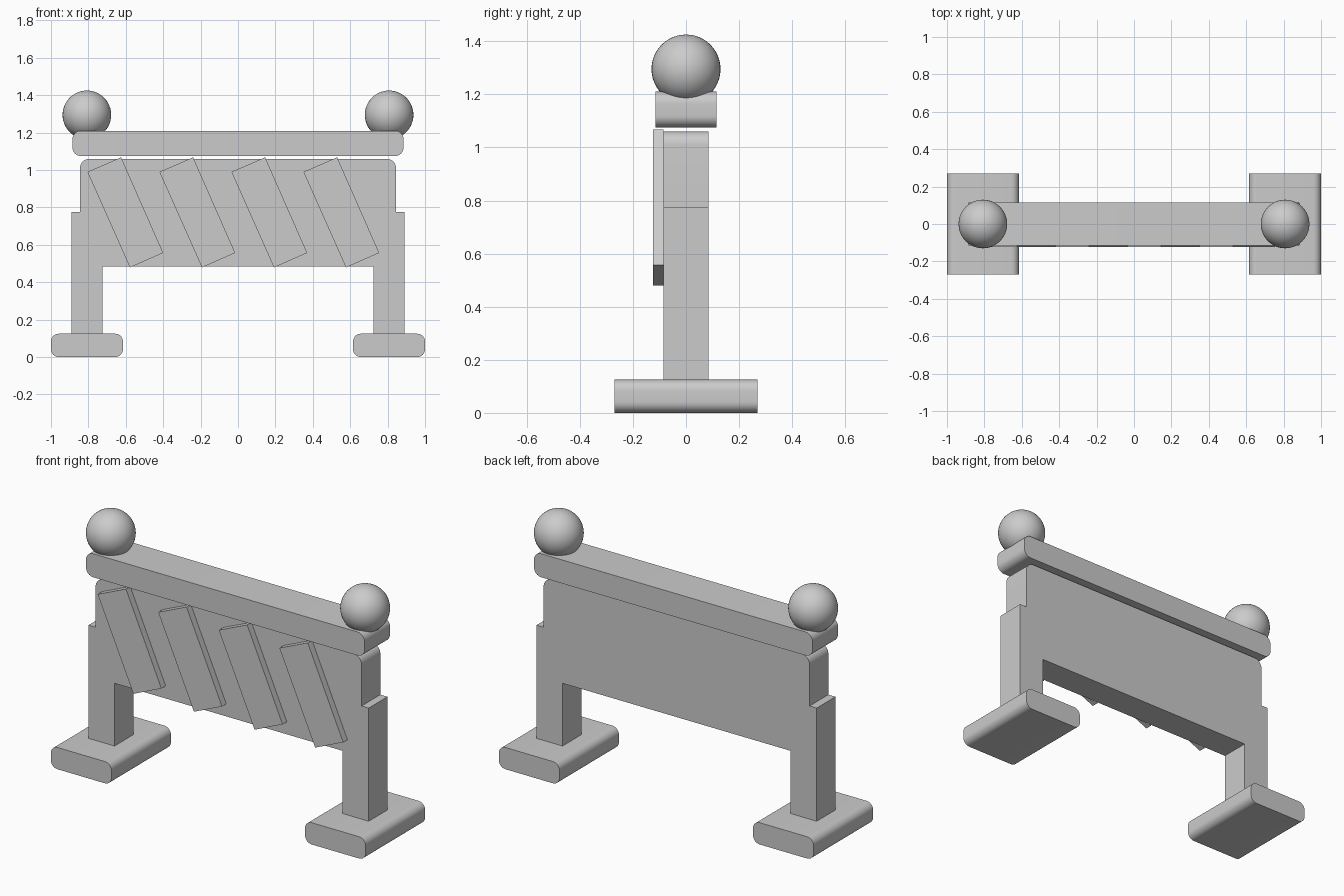
import bpy
import bmesh
from math import sin, cos, pi
from mathutils import Vector

cube = bpy.data.objects.get("Cube")
if cube:
    bpy.data.objects.remove(cube, do_unlink=True)

GREY = (0.6, 0.6, 0.6, 1)
mat = bpy.data.materials.new("plain grey")
mat.use_nodes = True
mat.diffuse_color = GREY
mat.node_tree.nodes["Principled BSDF"].inputs["Base Color"].default_value = GREY


def finish(name, bm):
    bmesh.ops.recalc_face_normals(bm, faces=bm.faces)
    me = bpy.data.meshes.new(name)
    bm.to_mesh(me)
    bm.free()
    me.materials.append(mat)
    me.shade_smooth()
    me.set_sharp_from_angle(angle=pi / 6)
    ob = bpy.data.objects.new(name, me)
    bpy.context.collection.objects.link(ob)
    return ob


def rounded(points, steps=8):
    """Outline from (x, z, radius) right-angled corners."""
    out = []
    for i, (x, z, r) in enumerate(points):
        p = Vector((x, z))
        if r == 0:
            out.append(p)
            continue
        a = (Vector(points[i - 1][:2]) - p).normalized() * r
        b = (Vector(points[(i + 1) % len(points)][:2]) - p).normalized() * r
        for k in range(steps + 1):
            t = k / steps * pi / 2
            out.append(p + a * (1 - sin(t)) + b * (1 - cos(t)))
    return out


def slab(name, outline, y0, y1):
    """Extrude an x-z outline from y0 to y1."""
    bm = bmesh.new()
    face = bm.faces.new([bm.verts.new((p[0], y0, p[1])) for p in outline])
    ext = bmesh.ops.extrude_face_region(bm, geom=[face])
    moved = [g for g in ext["geom"] if isinstance(g, bmesh.types.BMVert)]
    bmesh.ops.translate(bm, verts=moved, vec=(0, y1 - y0, 0))
    return finish(name, bm)


def box_outline(x0, x1, z0, z1, r):
    return rounded([(x0, z0, r), (x1, z0, r), (x1, z1, r), (x0, z1, r)])


# Board and both legs share one outline
half = [(0.725, 0.485, 0), (0.725, 0.12, 0), (0.89, 0.12, 0),
        (0.89, 0.775, 0), (0.845, 0.775, 0), (0.845, 1.06, 0.05)]
other = [(-x, z, r) for x, z, r in reversed(half)]
slab("board_and_legs", rounded(half + other), -0.085, 0.085)

# Top rail
slab("top_rail", box_outline(-0.885, 0.885, 1.075, 1.21, 0.045), -0.115, 0.115)

# Slanted raised stripes on the front
stripe = [(-0.805, 0.99), (-0.625, 1.068), (-0.4, 0.557), (-0.578, 0.479)]
for i in range(4):
    slab(f"stripe_{i + 1}", [(x + 0.385 * i, z) for x, z in stripe], -0.124, -0.084)

# Feet and ball lamps
for side, s in (("left", 1), ("right", -1)):
    x0, x1 = sorted((0.615 * s, s))
    slab(f"{side}_foot", box_outline(x0, x1, 0, 0.125, 0.042), -0.27, 0.27)
    bm = bmesh.new()
    bmesh.ops.create_uvsphere(bm, u_segments=40, v_segments=24, radius=0.13)
    finish(f"{side}_ball", bm).location = (0.808 * s, 0, 1.295)
